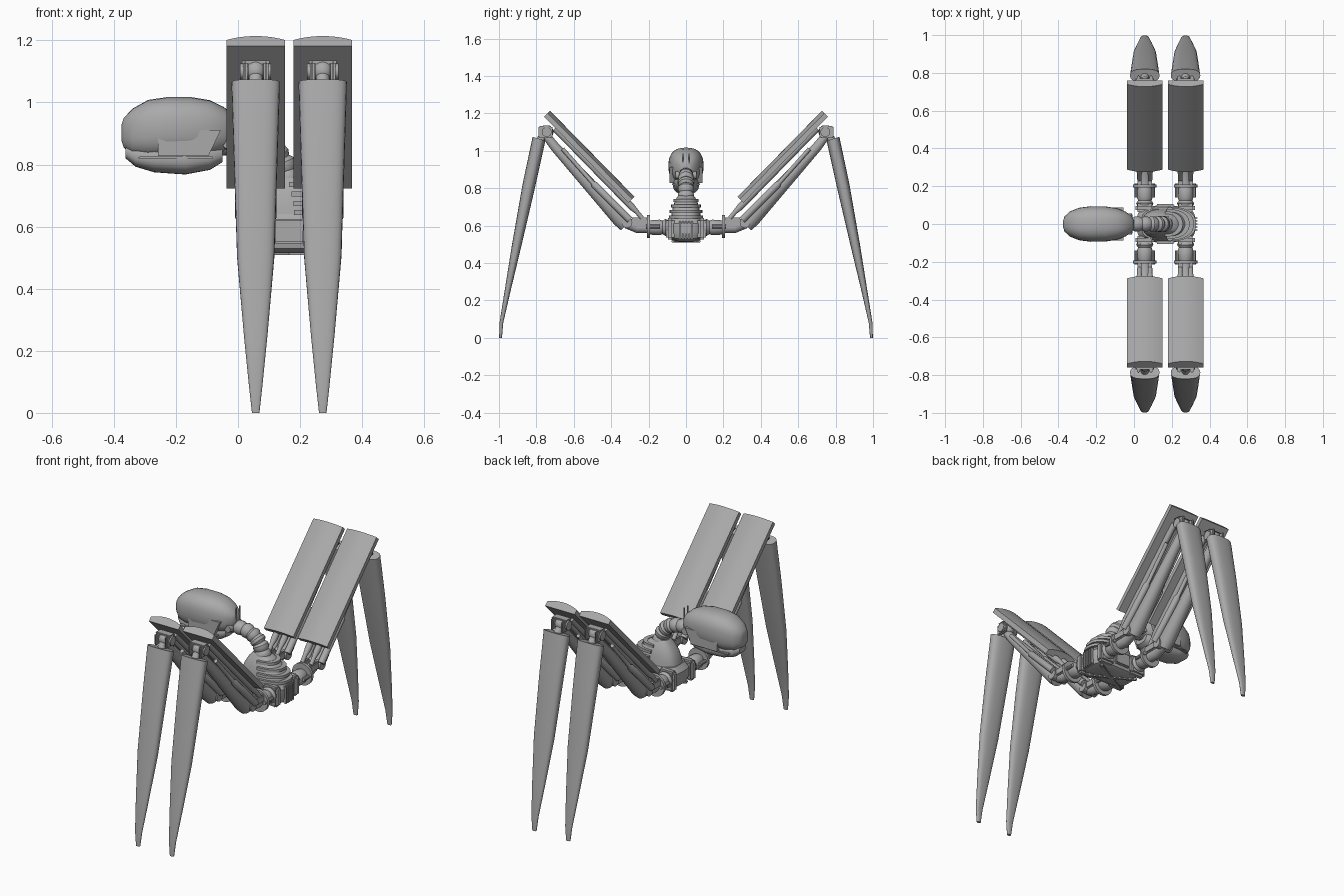
import bpy, bmesh, math
from mathutils import Vector, Matrix

grey = bpy.data.materials.new("grey metal")
grey.diffuse_color = (0.4, 0.4, 0.4, 1)


def finish(name, bm, angle=35):
    bmesh.ops.recalc_face_normals(bm, faces=bm.faces)
    me = bpy.data.meshes.new(name)
    bm.to_mesh(me)
    bm.free()
    me.materials.append(grey)
    ob = bpy.data.objects.new(name, me)
    bpy.context.collection.objects.link(ob)
    bpy.ops.object.select_all(action='DESELECT')
    ob.select_set(True)
    bpy.context.view_layer.objects.active = ob
    bpy.ops.object.shade_smooth_by_angle(angle=math.radians(angle))
    return ob


def loft(name, rings, angle=35):
    bm = bmesh.new()
    loops = [[bm.verts.new(p) for p in r] for r in rings]
    n = len(loops[0])
    for a, b in zip(loops, loops[1:]):
        for i in range(n):
            bm.faces.new((a[i], a[(i + 1) % n], b[(i + 1) % n], b[i]))
    bm.faces.new(loops[0])
    bm.faces.new(loops[-1])
    return finish(name, bm, angle)


def rod(name, stations, n=20):
    """Lathe along a straight or bent run of (point, radius)."""
    pts = [Vector(p) for p, r in stations]
    rings = []
    for i, (p, r) in enumerate(stations):
        d = (pts[-1] - pts[0]).normalized()
        side = d.cross(Vector((0.13, 0.31, 0.94))).normalized()
        up = d.cross(side)
        rings.append([pts[i] + r * (side * math.cos(t) + up * math.sin(t))
                      for t in (2 * math.pi * k / n for k in range(n))])
    return loft(name, rings)


def box(name, c, size, rot=None, bevel=0.006):
    bm = bmesh.new()
    bmesh.ops.create_cube(bm, size=1)
    bmesh.ops.scale(bm, vec=size, verts=bm.verts)
    if bevel:
        bmesh.ops.bevel(bm, geom=bm.edges[:], offset=bevel, segments=2, affect='EDGES')
    bm.transform(Matrix.Translation(c) @ (rot or Matrix()))
    return finish(name, bm)


def ball(name, c, size):
    bm = bmesh.new()
    bmesh.ops.create_uvsphere(bm, u_segments=24, v_segments=14, radius=1)
    bm.transform(Matrix.Translation(c) @ Matrix.Diagonal((*size, 1)))
    return finish(name, bm)


def sup(t, e):
    """Rounded-square cosine and sine."""
    c, s = math.cos(t), math.sin(t)
    return math.copysign(abs(c) ** e, c), math.copysign(abs(s) ** e, s)


# ---- Legs: two per side, mirrored across y
for x in (0.057, 0.273):
    for s in (-1, 1):
        def P(y, z, dx=0.0):
            return (x + dx, s * y, z)

        # shin blade: flat inside, rounded outside; (z, y inner, y outer, half width)
        rings = []
        for zi, zo, yi, yo, w in ((1.053, 1.075, 0.752, 0.82, 0.078), (0.8, 0.82, 0.808, 0.874, 0.070),
                                  (0.5, 0.5, 0.878, 0.93, 0.060), (0.25, 0.25, 0.938, 0.97, 0.038),
                                  (0.08, 0.08, 0.977, 0.997, 0.021), (0.0, 0.0, 0.984, 0.999, 0.012)):
            ring = []
            for k in range(24):
                c, q = sup(2 * math.pi * k / 24, 0.75)
                f = (q + 1) / 2
                ring.append(P(yi + (yo - yi) * f, zi + (zo - zi) * f, w * c))
            rings.append(ring)
        loft("shin_blade", rings)

        # thigh armour plate with arched upper face
        prof = [(-0.094, -0.045), (0.094, -0.045)]
        prof += [(0.094 - 0.188 * k / 12, -0.018 * (abs(1 - k / 6)) ** 2) for k in range(13)]
        loft("thigh_plate", [[P(y - 0.718 * v, z + 0.696 * v, u) for u, v in prof]
                             for y, z in ((0.727, 1.214), (0.275, 0.754))], 30)

        # thigh core and pistons beneath the plate
        rod("thigh_core", [(P(0.755, 1.09), 0.022), (P(0.70, 1.02), 0.026), (P(0.35, 0.635), 0.045),
                           (P(0.32, 0.60), 0.038)])
        for dx in (-0.028, 0.028):
            rod("upper_piston", [(P(0.70, 1.12, dx), 0.018), (P(0.29, 0.70, dx), 0.018),
                                 (P(0.262, 0.672, dx), 0.012), (P(0.235, 0.64, dx), 0.012)], 14)
            rod("outer_piston", [(P(0.66, 1.01, dx * 1.7), 0.011), (P(0.50, 0.83, dx * 1.7), 0.011),
                                 (P(0.49, 0.82, dx * 1.7), 0.019), (P(0.30, 0.63, dx * 1.7), 0.019)], 14)
            box("hip_prong", P(0.245, 0.62, dx), (0.022, 0.10, 0.045))
            box("knee_fork", P(0.752, 1.10, dx * 1.2), (0.016, 0.075, 0.065))

        # knee
        rod("knee_joint", [(P(0.745, 1.10, -0.05), 0.026), (P(0.745, 1.10, 0.05), 0.026)])
        ball("knee_ball", P(0.745, 1.10), (0.034, 0.036, 0.036))
        rod("shin_pin", [(P(0.75, 1.10), 0.022), (P(0.79, 1.04), 0.022)])
        box("knee_cap", P(0.745, 1.13), (0.10, 0.05, 0.012))

        # hip: socket, flange and elbow
        rod("hip_socket", [(P(0.085, 0.59), 0.036), (P(0.11, 0.59), 0.046), (P(0.125, 0.59), 0.036),
                           (P(0.14, 0.59), 0.042), (P(0.18, 0.59), 0.040), (P(0.20, 0.59), 0.034)])
        rod("hip_flange", [(P(0.192, 0.595), 0.063), (P(0.208, 0.595), 0.063)], 24)
        rod("hip_elbow", [(P(0.20, 0.59), 0.030), (P(0.26, 0.59), 0.030), (P(0.32, 0.615), 0.030)])
        rod("elbow_pin", [(P(0.315, 0.615, -0.048), 0.028), (P(0.315, 0.615, 0.048), 0.028)])
        for dx in (-0.045, 0.045):
            rod("flange_bolt", [(P(0.14, 0.595, dx), 0.010), (P(0.215, 0.595, dx), 0.010)], 10)


# ---- Torso
def oval(cx, z, a, b, e, n=32):
    return [(cx + a * sup(2 * math.pi * k / n, e)[0], b * sup(2 * math.pi * k / n, e)[1], z)
            for k in range(n)]


loft("pelvis", [oval(0.17, z, a, b, 0.55) for z, a, b in
                ((0.515, 0.09, 0.06), (0.53, 0.14, 0.088), (0.56, 0.155, 0.095),
                 (0.61, 0.155, 0.095), (0.64, 0.13, 0.08))])
loft("chest", [oval(cx, z, a, b, 0.75) for cx, z, a, b in
               ((0.175, 0.62, 0.135, 0.082), (0.175, 0.66, 0.13, 0.078), (0.17, 0.70, 0.11, 0.07),
                (0.16, 0.74, 0.075, 0.056), (0.15, 0.768, 0.04, 0.036))])
for s in (-1, 1):
    for x in (0.057, 0.273):
        box("hip_block", (x, s * 0.085, 0.582), (0.10, 0.045, 0.115), bevel=0.012)
    box("side_guard", (0.165, s * 0.096, 0.585), (0.10, 0.018, 0.08))
    # belly braces crossing under the body
    box("belly_brace", (0.165, 0, 0.516), (0.29, 0.022, 0.014), Matrix.Rotation(s * 0.5, 4, 'Z'), 0.004)

# chevron ribs wrapping the rear of the chest
for cx, z, a, b in ((0.18, 0.645, 0.145, 0.088), (0.178, 0.675, 0.135, 0.083),
                    (0.172, 0.705, 0.118, 0.075), (0.165, 0.735, 0.09, 0.063)):
    rings = []
    for k in range(-8, 9):
        t = math.pi * 0.5 * k / 8
        c, q = sup(t, 0.85)
        rings.append([(cx + (a + o) * c, (b + o) * q, z + h)
                      for o, h in ((-0.02, -0.008), (0.004, -0.008), (0.004, 0.008), (-0.02, 0.008))])
    loft("chest_rib", rings)
# vertical tail slats
for k in range(-2, 3):
    box("tail_slat", (0.325, k * 0.016, 0.575), (0.02, 0.010, 0.10), bevel=0.003)

# ---- Neck: stacked cups along a curve
A, B, C, D = map(Vector, ((0.165, 0, 0.735), (0.15, 0, 0.85), (0.08, 0, 0.885), (-0.07, 0, 0.865)))
path = [A * (1 - t) ** 3 + B * 3 * t * (1 - t) ** 2 + C * 3 * t * t * (1 - t) + D * t ** 3
        for t in (k / 7 for k in range(8))]
for i, (p, q) in enumerate(zip(path, path[1:])):
    r = 0.044 - 0.001 * i
    rod("neck_cup", [(p - (q - p) * 0.15, r * 0.75), (p.lerp(q, 0.25), r), (p.lerp(q, 0.7), r),
                     (q, r * 0.8), (q + (q - p) * 0.15, r * 0.65)])


# ---- Head: skull, jaw, cheek panels
def head_ring(x, zb, zt, w, e=0.8, n=28):
    zc, h = (zb + zt) / 2, (zt - zb) / 2
    return [(x, w * sup(2 * math.pi * k / n, e)[0], zc + h * sup(2 * math.pi * k / n, e)[1])
            for k in range(n)]


loft("skull", [head_ring(*r) for r in
               ((-0.375, 0.875, 0.93, 0.018), (-0.368, 0.855, 0.95, 0.04), (-0.34, 0.83, 0.98, 0.066),
                (-0.29, 0.82, 1.008, 0.086), (-0.23, 0.82, 1.017, 0.094), (-0.15, 0.82, 1.017, 0.093),
                (-0.09, 0.825, 1.007, 0.083), (-0.045, 0.84, 0.985, 0.066), (-0.012, 0.87, 0.955, 0.042),
                (0.0, 0.89, 0.935, 0.02))])
loft("jaw", [head_ring(*r) for r in
             ((-0.362, 0.82, 0.86, 0.03), (-0.33, 0.793, 0.86, 0.055), (-0.27, 0.775, 0.87, 0.068),
              (-0.17, 0.768, 0.87, 0.07), (-0.09, 0.783, 0.87, 0.064), (-0.05, 0.808, 0.86, 0.045))])
for s in (-1, 1):
    # cheek panel with slanted rear edge
    outline = ((-0.258, 0.828), (-0.095, 0.828), (-0.055, 0.912), (-0.258, 0.912))
    loft("cheek_panel", [[(x, s * y, z) for x, z in outline] for y in (0.04, 0.088)])
    box("jaw_seam", (-0.2, s * 0.066, 0.822), (0.24, 0.02, 0.008), bevel=0.002)
    # antennae
    rod("antenna", [((0.0, s * 0.016, 0.90), 0.004), ((0.0, s * 0.016, 0.985), 0.003)], 8)
    rod("ear", [((-0.03, s * 0.03, 0.87), 0.024), ((-0.03, s * 0.055, 0.87), 0.02)])
